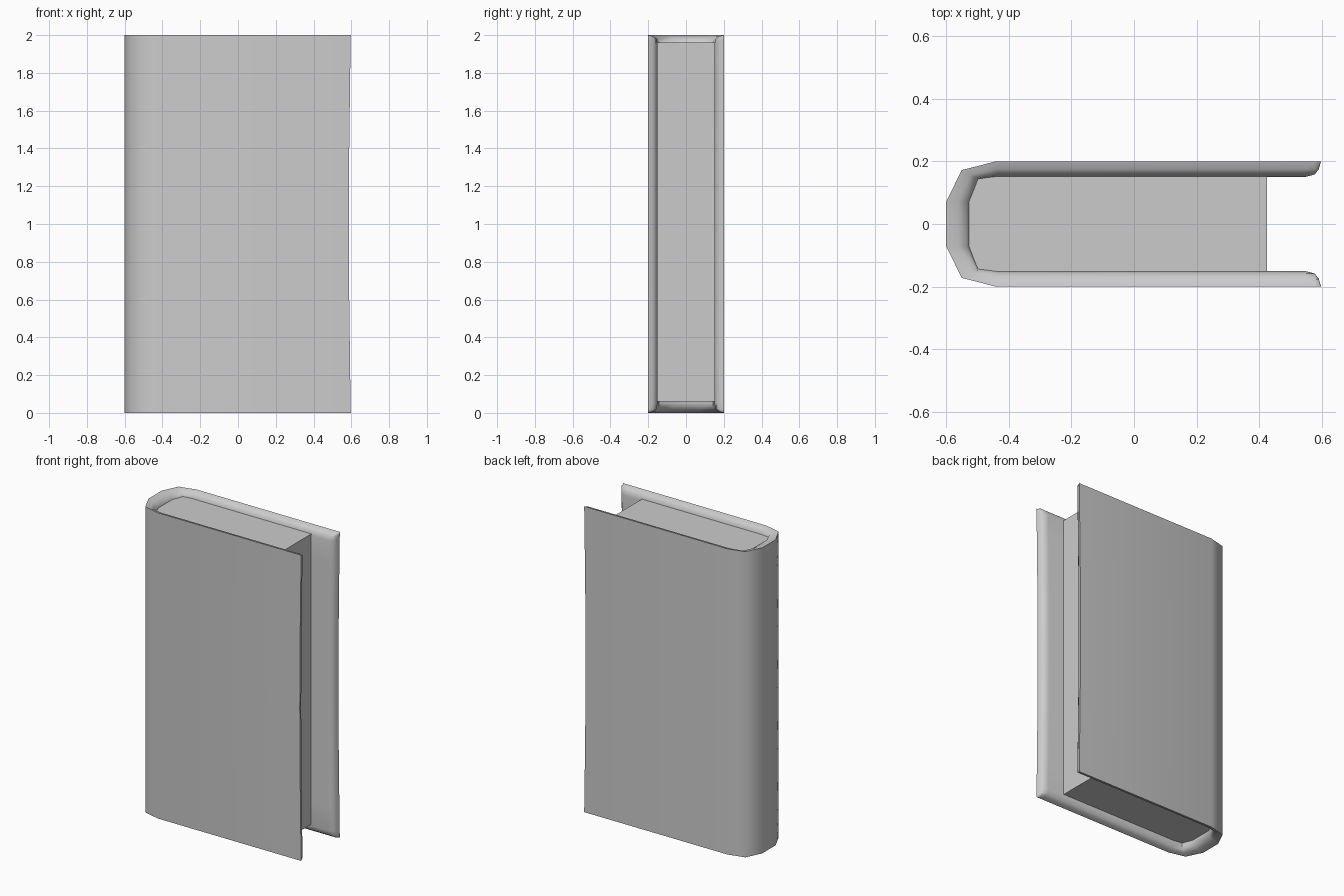
import bpy, bmesh, math

if "Cube" in bpy.data.objects:
    bpy.data.objects.remove(bpy.data.objects["Cube"])

# Rounded lip: (distance from the edge, share of full board thickness)
LIP = [(0.0, 0.0), (0.007, 0.5), (0.02, 0.84), (0.05, 1.0)]

# Half of the U-shaped section, front board tip to spine: (outer xy, inner xy, thickness share)
half = [((0.597 - d,  -0.2), (0.597 - d, -0.15), t) for d, t in LIP]
half += [((-0.44, -0.2), (-0.43, -0.15), 1.0),
         ((-0.55, -0.172), (-0.495, -0.142), 1.0),
         ((-0.6, -0.07), (-0.522, -0.073), 1.0)]
section = half + [((o[0], -o[1]), (i[0], -i[1]), t) for o, i, t in reversed(half)]

# Heights with the same lip at the bottom and top
rows = list(LIP) + [(z, 1.0) for z in (0.2, 0.6, 1.0, 1.4, 1.8)]
rows += [(2 - d, t) for d, t in reversed(LIP)]


def make_object(name, bm):
    bmesh.ops.remove_doubles(bm, verts=bm.verts, dist=1e-5)
    bmesh.ops.recalc_face_normals(bm, faces=bm.faces)
    mesh = bpy.data.meshes.new(name)
    bm.to_mesh(mesh)
    bm.free()
    obj = bpy.data.objects.new(name, mesh)
    bpy.context.collection.objects.link(obj)
    return obj


# Cover: outer and inner skins that meet along the rounded lip
bm = bmesh.new()
for inner in (False, True):
    grid = []
    for z, tz in rows:
        line = []
        for o, i, ts in section:
            f = min(tz, ts) if inner else 0.0
            x = o[0] + (i[0] - o[0]) * f
            y = o[1] + (i[1] - o[1]) * f
            if x > 0.5:  # slight hollow along the open edge
                x -= 0.01 * math.sin(math.pi * z / 2)
            line.append(bm.verts.new((x, y, z)))
        grid.append(line)
    for a, b in zip(grid, grid[1:]):
        for k in range(len(section) - 1):
            bm.faces.new((a[k], a[k + 1], b[k + 1], b[k]))
cover = make_object("cover", bm)

# Page block, seated into the spine
bm = bmesh.new()
bmesh.ops.create_cube(bm, size=1)
for v in bm.verts:
    v.co.x = 0.425 if v.co.x > 0 else -0.53
    v.co.y *= 0.302
    v.co.z = 1.96 if v.co.z > 0 else 0.06
pages = make_object("pages", bm)

# Smooth the cover but keep the outer rim crisp
bpy.ops.object.select_all(action='DESELECT')
cover.select_set(True)
bpy.context.view_layer.objects.active = cover
bpy.ops.object.shade_smooth_by_angle(angle=math.radians(50))
